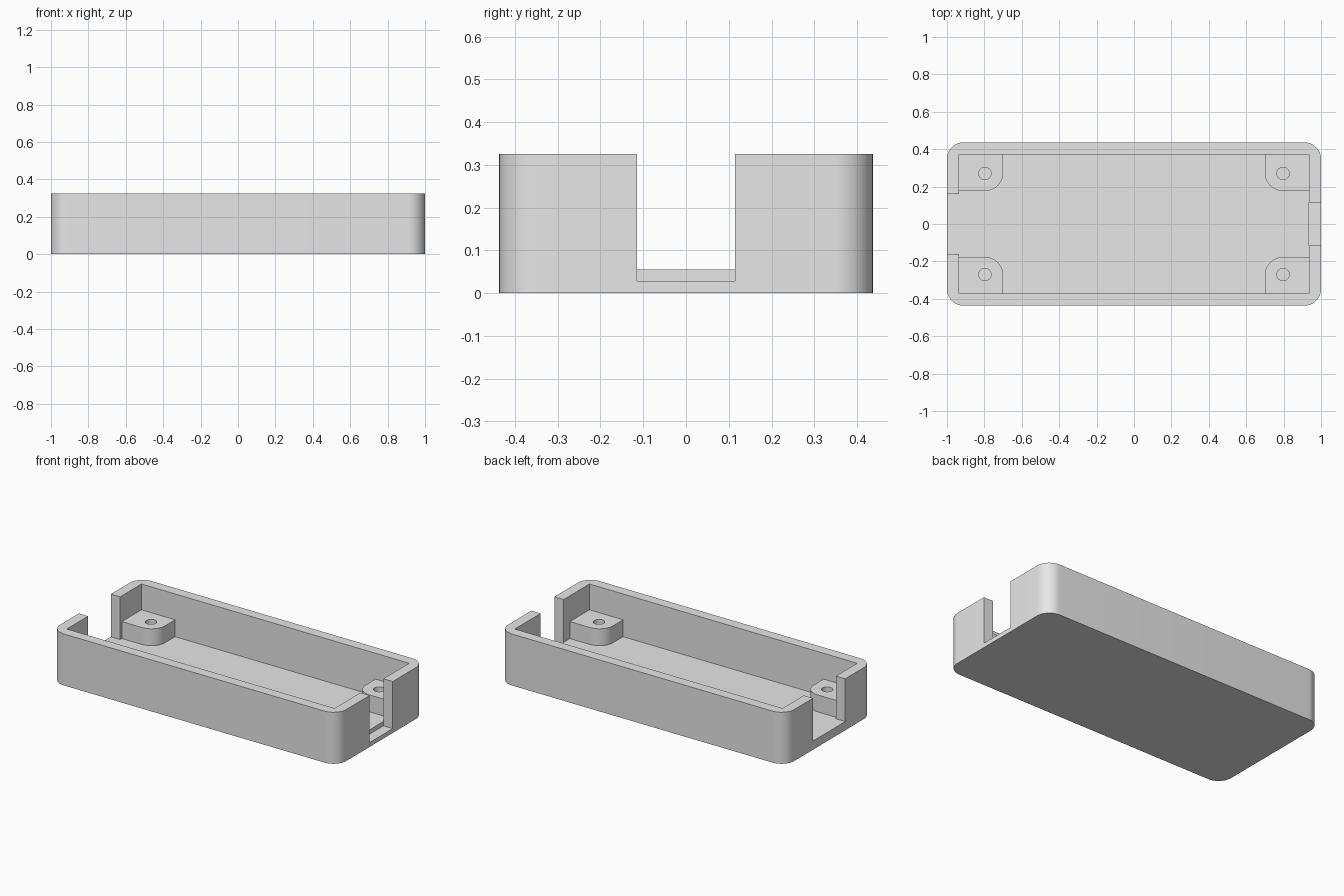
import bpy, bmesh, math

if "Cube" in bpy.data.objects:
    bpy.data.objects.remove(bpy.data.objects["Cube"])

# Main dimensions
HX, HY, H = 1.0, 0.437, 0.325      # outer half sizes and height
IX, IY, FLOOR = 0.935, 0.372, 0.055  # cavity half sizes and floor level
CORNER, BOSS_R, BOSS_TOP = 0.09, 0.095, 0.162

grey = bpy.data.materials.new("light grey")
grey.diffuse_color = (0.8, 0.8, 0.8, 1)
grey.use_nodes = True
grey.node_tree.nodes["Principled BSDF"].inputs["Base Color"].default_value = grey.diffuse_color


def prism(name, outline, z0, z1):
    """Extrude a flat outline between two heights."""
    bm = bmesh.new()
    face = bm.faces.new([bm.verts.new((x, y, z0)) for x, y in outline])
    top = bmesh.ops.extrude_face_region(bm, geom=[face])["geom"]
    bmesh.ops.translate(bm, vec=(0, 0, z1 - z0),
                        verts=[v for v in top if isinstance(v, bmesh.types.BMVert)])
    bmesh.ops.recalc_face_normals(bm, faces=bm.faces)
    mesh = bpy.data.meshes.new(name)
    bm.to_mesh(mesh)
    bm.free()
    mesh.materials.append(grey)
    obj = bpy.data.objects.new(name, mesh)
    bpy.context.collection.objects.link(obj)
    return obj


def arc(cx, cy, r, a0, a1, n):
    return [(cx + r * math.cos(math.radians(a0 + (a1 - a0) * i / n)),
             cy + r * math.sin(math.radians(a0 + (a1 - a0) * i / n)))
            for i in range(n + 1)]


def rect(x0, x1, y0, y1):
    return [(x0, y0), (x1, y0), (x1, y1), (x0, y1)]


def combine(target, tool, operation):
    """Boolean the tool into the target, then remove the tool."""
    mod = target.modifiers.new(operation, "BOOLEAN")
    mod.operation, mod.object, mod.solver = operation, tool, "EXACT"
    bpy.context.view_layer.objects.active = target
    bpy.ops.object.modifier_apply(modifier=mod.name)
    bpy.data.objects.remove(tool)


# Rounded tray body
outline = []
for k, (sx, sy) in enumerate([(1, 1), (-1, 1), (-1, -1), (1, -1)]):
    outline += arc(sx * (HX - CORNER), sy * (HY - CORNER), CORNER,
                   90 * k, 90 * k + 90, 12)
tray = prism("enclosure_tray", outline, 0, H)

# Cavity, wide left opening flush with the floor, narrow lower right slot
combine(tray, prism("cavity", rect(-IX, IX, -IY, IY), FLOOR, 0.5), "DIFFERENCE")
combine(tray, prism("left_opening", rect(-1.2, -0.8, -0.16, 0.16), FLOOR, 0.5), "DIFFERENCE")
combine(tray, prism("right_slot", rect(IX, 1.2, -0.115, 0.115), 0.028, 0.5), "DIFFERENCE")

# Four corner screw bosses, each with a blind hole
for sx in (-1, 1):
    for sy in (-1, 1):
        shape = arc(0.70 + BOSS_R, 0.177 + BOSS_R, BOSS_R, 180, 270, 12)
        shape += [(IX + 0.02, 0.177), (IX + 0.02, IY + 0.02), (0.70, IY + 0.02)]
        boss = prism("screw_boss", [(sx * x, sy * y) for x, y in shape],
                     FLOOR - 0.02, BOSS_TOP)
        combine(tray, boss, "UNION")
        hole = prism("screw_hole", arc(sx * 0.797, sy * 0.27, 0.033, 0, 348.75, 31),
                     FLOOR, 0.5)
        combine(tray, hole, "DIFFERENCE")

# Smooth rounded corners, crisp edges
bpy.ops.object.select_all(action="DESELECT")
tray.select_set(True)
bpy.context.view_layer.objects.active = tray
bpy.ops.object.shade_smooth_by_angle(angle=math.radians(30))
